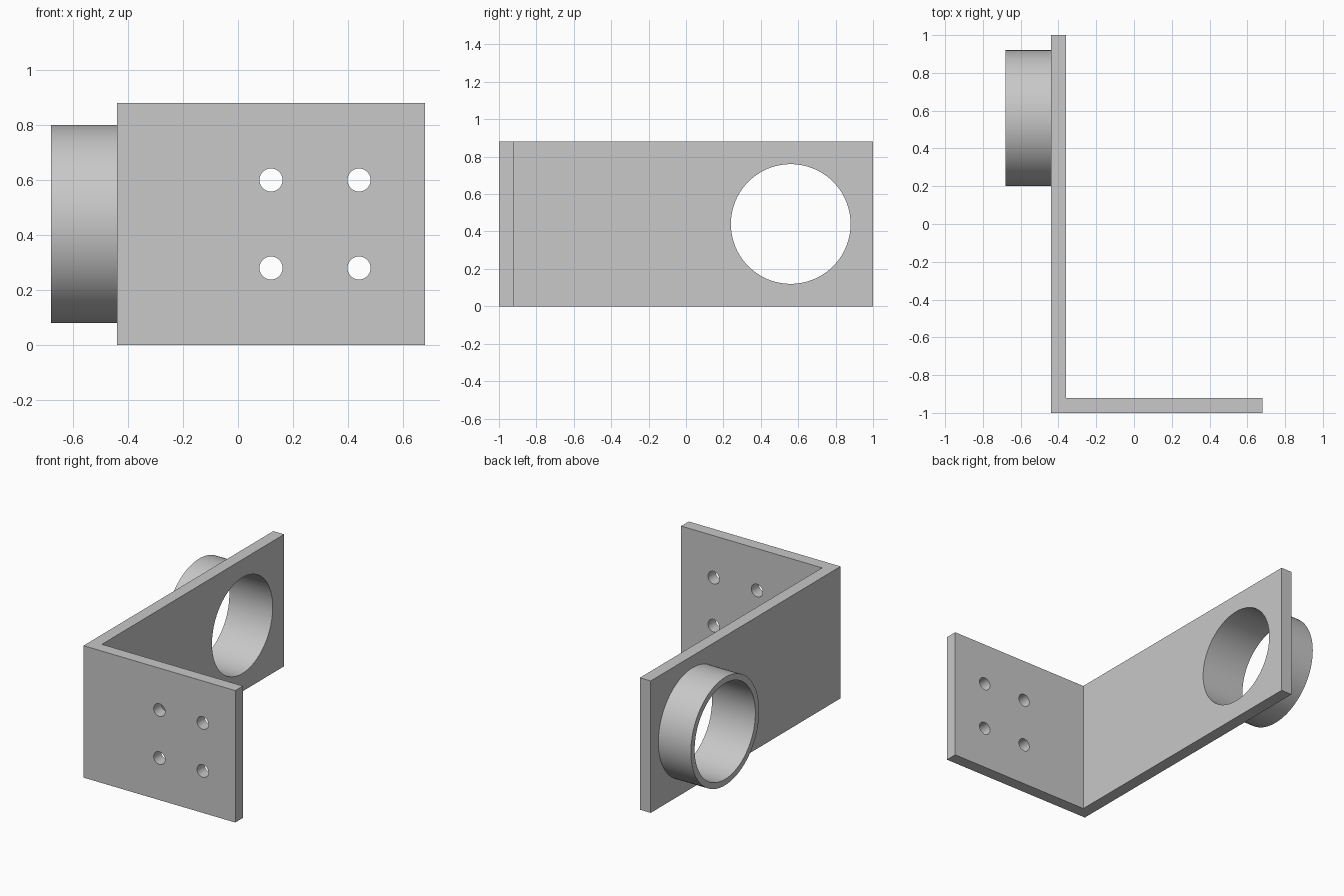
import bpy
import bmesh
from math import radians
from mathutils import Matrix, Vector

default_cube = bpy.data.objects.get("Cube")
if default_cube:
    bpy.data.objects.remove(default_cube, do_unlink=True)

# Single plain grey
GREY = (0.58, 0.58, 0.58, 1.0)
grey = bpy.data.materials.new("plain grey")
grey.use_nodes = True
grey.diffuse_color = GREY
for node in grey.node_tree.nodes:
    if node.type == 'BSDF_PRINCIPLED':
        node.inputs["Base Color"].default_value = GREY

HEIGHT = 0.88
THICK = 0.08
LEFT, RIGHT = -0.44, 0.68
FRONT, BACK = -1.0, 1.0
RING_Y, RING_Z = 0.56, HEIGHT / 2


def add_object(name, bm):
    bmesh.ops.recalc_face_normals(bm, faces=bm.faces)
    mesh = bpy.data.meshes.new(name)
    bm.to_mesh(mesh)
    bm.free()
    mesh.materials.append(grey)
    obj = bpy.data.objects.new(name, mesh)
    bpy.context.collection.objects.link(obj)
    return obj


def cylinder(name, centre, axis, radius, length, sides):
    bm = bmesh.new()
    turn = Vector((0, 0, 1)).rotation_difference(Vector(axis)).to_matrix().to_4x4()
    bmesh.ops.create_cone(bm, cap_ends=True, segments=sides, radius1=radius,
                          radius2=radius, depth=length,
                          matrix=Matrix.Translation(centre) @ turn)
    return add_object(name, bm)


def combine(target, tool, operation):
    tool.hide_render = True
    mod = target.modifiers.new(tool.name, 'BOOLEAN')
    mod.operation = operation
    mod.solver = 'EXACT'
    mod.object = tool
    bpy.context.view_layer.objects.active = target
    bpy.ops.object.modifier_apply(modifier=mod.name)
    bpy.data.objects.remove(tool, do_unlink=True)


# L-shaped bracket: floor profile extruded upward
profile = [(LEFT, FRONT), (RIGHT, FRONT), (RIGHT, FRONT + THICK),
           (LEFT + THICK, FRONT + THICK), (LEFT + THICK, BACK), (LEFT, BACK)]
bm = bmesh.new()
base = bm.faces.new([bm.verts.new((x, y, 0)) for x, y in profile])
grown = bmesh.ops.extrude_face_region(bm, geom=[base])["geom"]
bmesh.ops.translate(bm, vec=(0, 0, HEIGHT),
                    verts=[v for v in grown if isinstance(v, bmesh.types.BMVert)])
bracket = add_object("angle_bracket", bm)

# Collar tube on the outside of the long plate, bored through
collar = cylinder("collar", (-0.54, RING_Y, RING_Z), (1, 0, 0), 0.36, 0.28, 96)
combine(bracket, collar, 'UNION')
bore = cylinder("collar_bore", (-0.5, RING_Y, RING_Z), (1, 0, 0), 0.32, 0.6, 96)
combine(bracket, bore, 'DIFFERENCE')

# Four screw holes in the short plate
for x in (0.12, 0.44):
    for z in (0.28, 0.60):
        hole = cylinder("screw_hole", (x, FRONT + THICK / 2, z), (0, 1, 0),
                        0.042, 0.3, 48)
        combine(bracket, hole, 'DIFFERENCE')

# Smooth round walls, crisp plate edges
bpy.ops.object.select_all(action='DESELECT')
bracket.select_set(True)
bpy.context.view_layer.objects.active = bracket
bpy.ops.object.shade_smooth_by_angle(angle=radians(30))
